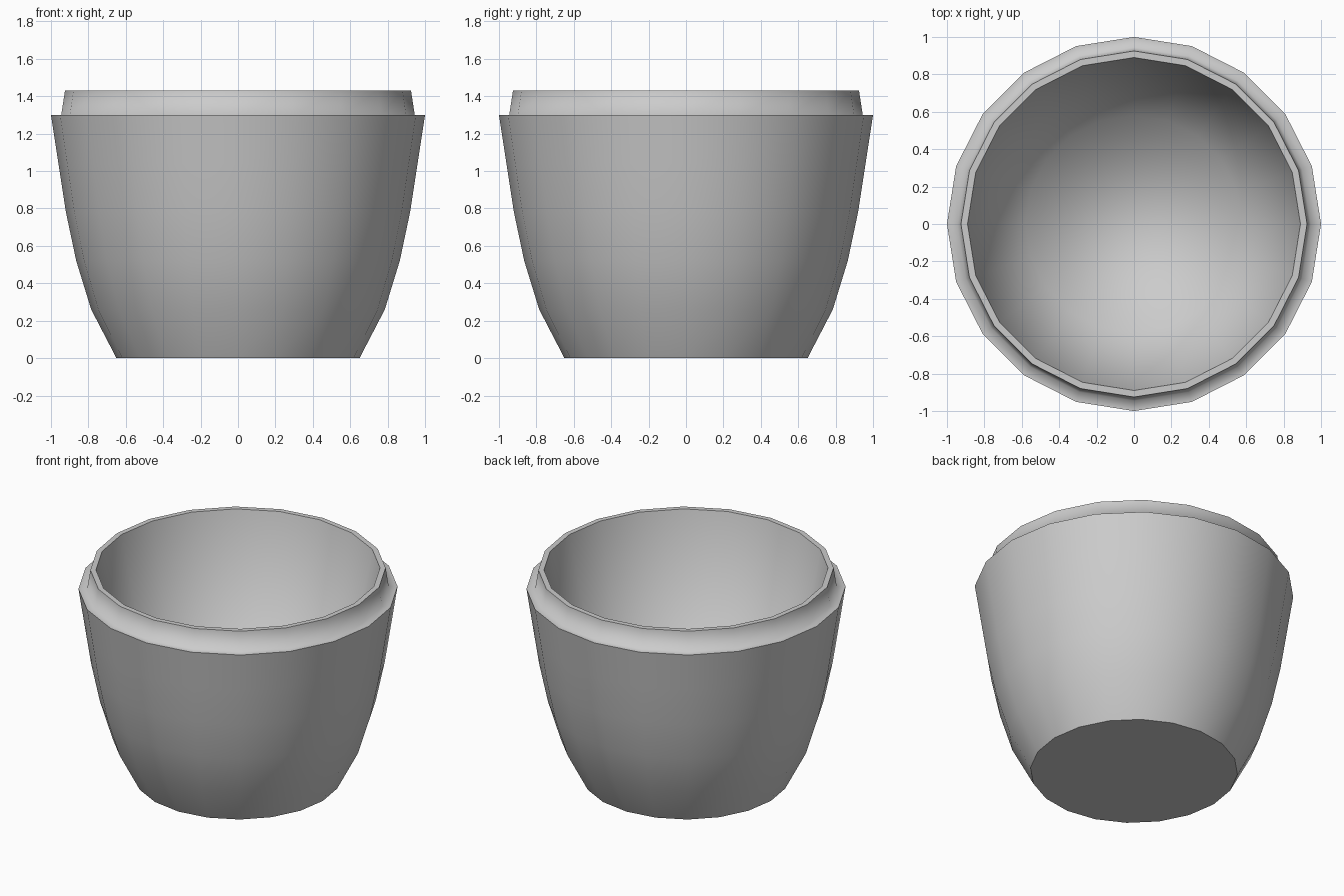
import bpy, bmesh, math

old = bpy.data.objects.get("Cube")
if old:
    bpy.data.objects.remove(old, do_unlink=True)

SIDES = 20

# One plain clay-grey material
GREY = (0.6, 0.6, 0.6, 1.0)
mat = bpy.data.materials.new("grey")
mat.use_nodes = True
mat.diffuse_color = GREY
bsdf = next(n for n in mat.node_tree.nodes if n.type == 'BSDF_PRINCIPLED')
bsdf.inputs["Base Color"].default_value = GREY
bsdf.inputs["Roughness"].default_value = 0.6

# Profile as (radius, height, sharp ring), from the base up, over the lip and down inside
PROFILE = [
    # outer wall
    (0.65, 0.00, True), (0.785, 0.26, False), (0.865, 0.52, False),
    (0.92, 0.78, False), (0.96, 1.04, False), (1.00, 1.30, True),
    # ledge and raised rim
    (0.945, 1.30, False), (0.925, 1.43, True), (0.89, 1.43, True),
    # straight tapered inner wall down to the floor
    (0.58, 0.05, False),
]


def ring(bm, radius, z):
    step = 2 * math.pi / SIDES
    return [bm.verts.new((radius * math.cos(i * step), radius * math.sin(i * step), z))
            for i in range(SIDES)]


def lathe(name, profile):
    """Spin a profile into a closed body with flat discs at both ends."""
    bm = bmesh.new()
    rings = [ring(bm, r, z) for r, z, _ in profile]
    for a, b in zip(rings, rings[1:]):
        for i in range(SIDES):
            j = (i + 1) % SIDES
            bm.faces.new((a[i], a[j], b[j], b[i]))
    bm.faces.new(rings[0][::-1])
    bm.faces.new(rings[-1])
    for face in bm.faces:
        face.smooth = True
    # Crisp edges at the base, ledge and lip
    for verts, (_, _, sharp) in zip(rings, profile):
        if sharp:
            for i in range(SIDES):
                bm.edges.get((verts[i], verts[(i + 1) % SIDES])).smooth = False
    bmesh.ops.recalc_face_normals(bm, faces=bm.faces)
    mesh = bpy.data.meshes.new(name)
    bm.to_mesh(mesh)
    bm.free()
    mesh.materials.append(mat)
    obj = bpy.data.objects.new(name, mesh)
    bpy.context.collection.objects.link(obj)
    return obj


lathe("pot", PROFILE)
